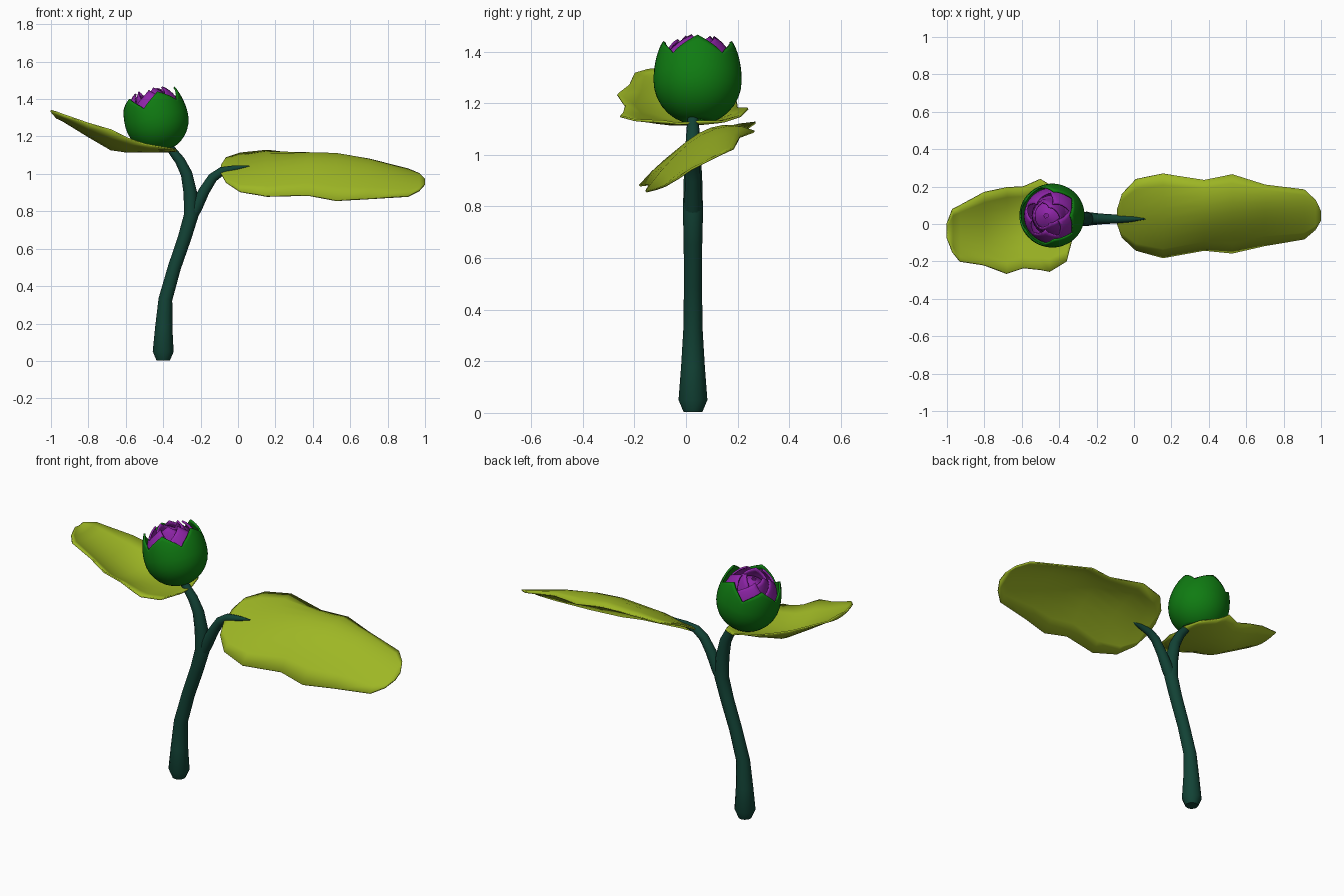
import bpy, bmesh, math
from mathutils import Matrix, Vector

if "Cube" in bpy.data.objects:
    bpy.data.objects.remove(bpy.data.objects["Cube"])


def material(name, rgb):
    m = bpy.data.materials.new(name)
    m.diffuse_color = (*rgb, 1)
    m.use_nodes = True
    m.node_tree.nodes["Principled BSDF"].inputs["Base Color"].default_value = m.diffuse_color
    return m


STEM = material("dark teal green", (0.006, 0.055, 0.036))
LEAF = material("yellow green", (0.34, 0.47, 0.018))
SEPAL = material("bud green", (0.005, 0.20, 0.006))
PETAL = material("purple", (0.27, 0.018, 0.39))


def grid_object(name, rows, mat, closed=False, caps=False, thickness=0, angle=40):
    """Skin a list of equal-length point rows into a mesh object."""
    bm = bmesh.new()
    vs = [[bm.verts.new(p) for p in r] for r in rows]
    n = len(rows[0])
    for a, b in zip(vs, vs[1:]):
        for i in range(n if closed else n - 1):
            j = (i + 1) % n
            bm.faces.new((a[i], a[j], b[j], b[i]))
    if caps:
        bm.faces.new(vs[0])
        bm.faces.new(vs[-1])
    bmesh.ops.recalc_face_normals(bm, faces=bm.faces)
    me = bpy.data.meshes.new(name)
    bm.to_mesh(me)
    bm.free()
    me.materials.append(mat)
    ob = bpy.data.objects.new(name, me)
    bpy.context.collection.objects.link(ob)
    if thickness:
        s = ob.modifiers.new("thickness", 'SOLIDIFY')
        s.thickness = thickness
        s.offset = 0
    bpy.ops.object.select_all(action='DESELECT')
    ob.select_set(True)
    bpy.context.view_layer.objects.active = ob
    bpy.ops.object.shade_smooth_by_angle(angle=math.radians(angle))
    return ob


def tube(name, path, y, sides=12):
    """Round tube along (x, z, radius) points in the plane of the stem."""
    rows = []
    for i, (x, z, r) in enumerate(path):
        a, b = path[max(i - 1, 0)], path[min(i + 1, len(path) - 1)]
        t = Vector((b[0] - a[0], 0, b[1] - a[1])).normalized()
        u, v = Vector((0, 1, 0)), t.cross(Vector((0, 1, 0)))
        rows.append([Vector((x, y, z)) + r * (math.cos(k) * u + math.sin(k) * v)
                     for k in (math.tau * s / sides for s in range(sides))])
    return grid_object(name, rows, STEM, closed=True, caps=True)


def leaf(name, stations):
    """Curved blade; each station is x, near edge (y, z), midrib (y, z), far edge (y, z)."""
    rows = []
    for x, ya, za, ym, zm, yb, zb in stations:
        row = []
        for k in range(-4, 5):
            t = k / 4
            wa, wm, wb = t * (t - 1) / 2, 1 - t * t, t * (t + 1) / 2
            row.append((x, wa * ya + wm * ym + wb * yb, wa * za + wm * zm + wb * zb))
        rows.append(row)
    return grid_object(name, rows, LEAF, thickness=0.008)


# Bud frame: tipped towards -x
BUD = Matrix.Translation((-0.435, 0.045, 1.288)) @ Matrix.Rotation(math.radians(-15), 4, 'Y')


def cup(name, mat, radius, close, valley, tip, lobes, phase, twist=0, thickness=0.01):
    """Rounded cup whose rim rises in pointed lobes; close = height where it would shut."""
    seg = lobes * 10
    rows = []
    for i in range(1, 9):                       # lower half sphere
        a = math.pi / 2 * i / 8
        rows.append([(radius * math.sin(a), -radius * math.cos(a)) for _ in range(seg)])
    for i in range(1, 8):                       # lobed upper part
        row = []
        for s in range(seg):
            f = abs(((s / seg * lobes + 0.5) % 1) - 0.5) * 2    # 0 at a tip, 1 at a valley
            h = (valley + (tip - valley) * (1 - f) ** 0.8) * i / 7
            row.append((radius * math.sqrt(1 - (h / close) ** 2), h))
        rows.append(row)
    pts = []
    for row in rows:
        out = []
        for s, (r, h) in enumerate(row):
            a = math.tau * s / seg + phase + twist * max(h, 0)
            out.append(BUD @ Vector((r * math.cos(a), r * math.sin(a), h)))
        pts.append(out)
    return grid_object(name, pts, mat, closed=True, thickness=thickness)


# Stem and its side branch
tube("main_stem", [(-.40, .003, .036), (-.40, .05, .056), (-.397, .18, .046),
                   (-.388, .33, .037), (-.34, .5, .035), (-.285, .66, .036),
                   (-.25, .78, .039), (-.255, .9, .036), (-.275, 1.0, .031),
                   (-.31, 1.07, .027), (-.36, 1.135, .022), (-.40, 1.17, .02)], 0.027)
tube("side_branch", [(-.275, .72, .028), (-.225, .82, .034), (-.18, .91, .029),
                     (-.135, .98, .026), (-.085, 1.015, .023), (-.02, 1.028, .017),
                     (.06, 1.042, .003)], 0.027)

# Leaves
leaf("right_leaf", [
    (-.09, .00, 1.00, .04, 1.02, .08, 1.045),
    (-.065, -.07, .955, .035, 1.025, .16, 1.085),
    (.01, -.14, .905, .03, 1.03, .24, 1.11),
    (.155, -.18, .88, .03, 1.055, .27, 1.125),
    (.375, -.14, .885, .05, 1.08, .235, 1.10),
    (.525, -.155, .857, .065, 1.075, .265, 1.09),
    (.70, -.115, .867, .075, 1.045, .21, 1.07),
    (.91, -.08, .88, .06, .985, .185, 1.025),
    (.97, -.03, .91, .055, .965, .13, 1.0),
    (1.0, .02, .945, .045, .957, .07, .97)])
leaf("left_leaf", [
    (-.33, -.08, 1.13, -.02, 1.122, .05, 1.13),
    (-.36, -.20, 1.135, 0, 1.12, .15, 1.13),
    (-.45, -.255, 1.15, 0, 1.117, .21, 1.15),
    (-.50, -.245, 1.16, 0, 1.117, .24, 1.18),
    (-.59, -.235, 1.19, -.01, 1.117, .20, 1.18),
    (-.68, -.265, 1.235, -.02, 1.13, .195, 1.21),
    (-.80, -.22, 1.27, -.035, 1.20, .17, 1.25),
    (-.93, -.20, 1.315, -.05, 1.28, .10, 1.30),
    (-.97, -.15, 1.33, -.05, 1.30, .08, 1.315),
    (-1.0, -.07, 1.34, -.04, 1.335, 0, 1.34)])

# Bud: green sepals around furled purple petals
cup("sepals", SEPAL, 0.166, 0.25, 0.075, 0.145, 5, 0)
cup("outer_petals", PETAL, 0.145, 0.19, 0.10, 0.163, 5, math.pi / 5, twist=2)
cup("inner_petals", PETAL, 0.095, 0.20, 0.12, 0.17, 3, 0.4, twist=4)
cup("petal_core", PETAL, 0.11, 0.135, 0.134, 0.1345, 5, 0, thickness=0)
